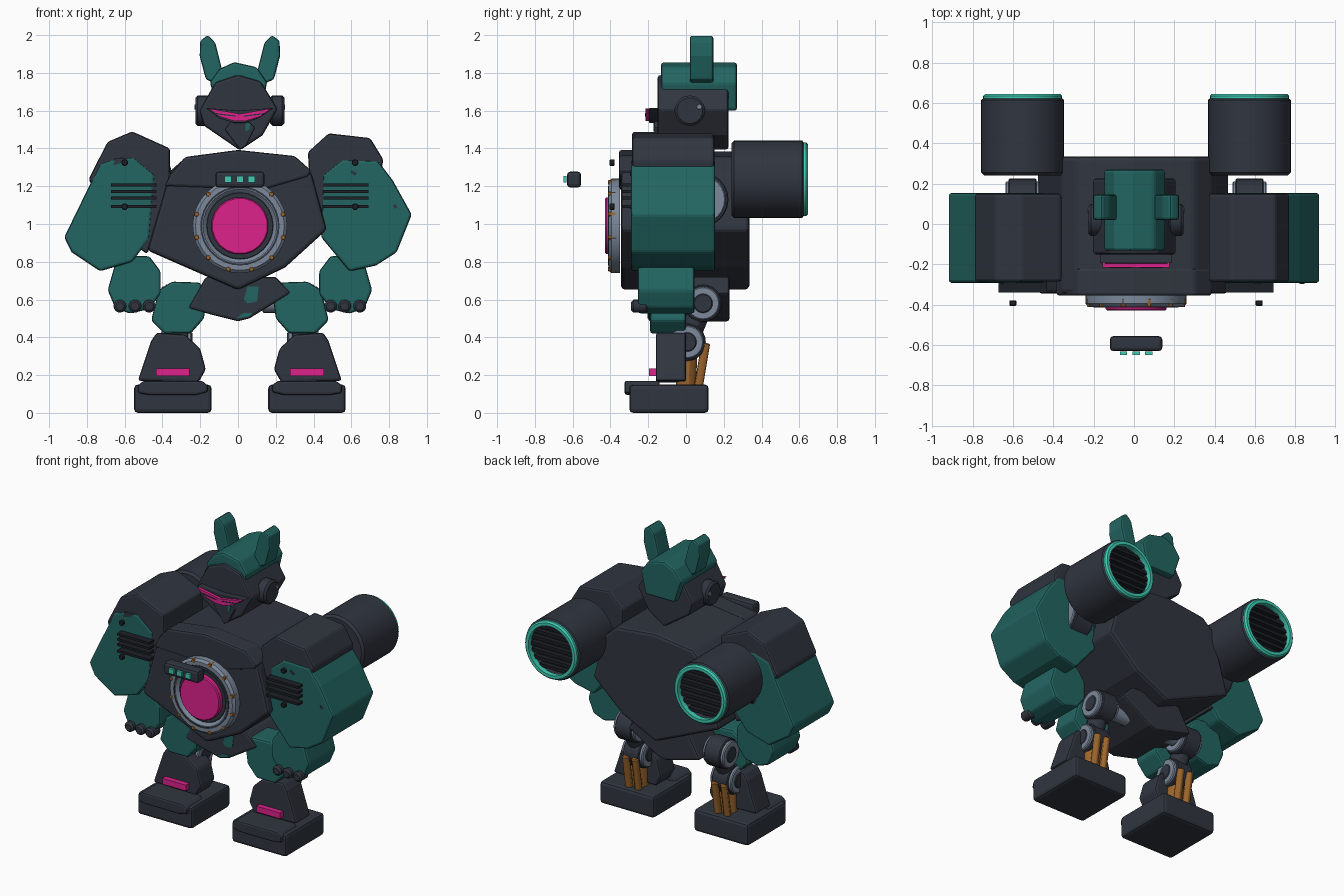
import bpy, bmesh
from math import cos, sin, tau
from mathutils import Vector

cube = bpy.data.objects.get("Cube")
if cube:
    bpy.data.objects.remove(cube, do_unlink=True)


def material(name, *rgb):
    m = bpy.data.materials.new(name)
    m.use_nodes = True
    m.diffuse_color = (*rgb, 1)
    m.node_tree.nodes["Principled BSDF"].inputs["Base Color"].default_value = (*rgb, 1)
    return m


DARK = material("dark slate", .03, .036, .05)
TEAL = material("deep teal", .016, .13, .12)
PINK = material("hot magenta", .72, .016, .26)
GREY = material("steel grey", .2, .25, .33)
ORANGE = material("worn orange", .33, .13, .025)
GLOW = material("bright teal", .05, .6, .45)
BLACK = material("near black", .012, .014, .019)
MID = .01  # centre line of the body


def finish(name, bm, mat, bevel=0, smooth=False):
    bmesh.ops.recalc_face_normals(bm, faces=bm.faces)
    mesh = bpy.data.meshes.new(name)
    bm.to_mesh(mesh)
    bm.free()
    mesh.materials.append(mat)
    ob = bpy.data.objects.new(name, mesh)
    bpy.context.collection.objects.link(ob)
    if bevel:
        mod = ob.modifiers.new("bevel", "BEVEL")
        mod.width, mod.segments, mod.limit_method = bevel, 2, "ANGLE"
    if smooth:
        bpy.ops.object.select_all(action="DESELECT")
        ob.select_set(True)
        bpy.context.view_layer.objects.active = ob
        bpy.ops.object.shade_smooth_by_angle()
    return ob


def prism(name, points, front, back, mat, bevel=.014, side=1, shift=0):
    """Front outline extruded along y."""
    bm = bmesh.new()
    rings = [[bm.verts.new((side * x + shift, y, z)) for x, z in points] for y in (front, back)]
    bm.faces.new(rings[0])
    bm.faces.new(rings[1])
    n = len(points)
    for i in range(n):
        j = (i + 1) % n
        bm.faces.new((rings[0][i], rings[0][j], rings[1][j], rings[1][i]))
    return finish(name, bm, mat, bevel)


def box(name, x, z, w, h, front, back, mat, bevel=0):
    w, h = w / 2, h / 2
    pts = [(x - w, z - h), (x + w, z - h), (x + w, z + h), (x - w, z + h)]
    return prism(name, pts, front, back, mat, bevel)


def lathe(name, profile, start, axis, mat, sides=32, closed=False):
    """Turn (radius, distance) points about an axis; open ends are capped."""
    axis, start = Vector(axis).normalized(), Vector(start)
    u = axis.orthogonal().normalized()
    v = axis.cross(u)
    bm = bmesh.new()
    rings = []
    for r, d in profile:
        rings.append([bm.verts.new(start + axis * d + r * (u * cos(tau * i / sides) + v * sin(tau * i / sides)))
                      for i in range(sides)])
    pairs = list(zip(rings, rings[1:]))
    if closed:
        pairs.append((rings[-1], rings[0]))
    else:
        bm.faces.new(rings[0])
        bm.faces.new(rings[-1])
    for a, b in pairs:
        for i in range(sides):
            j = (i + 1) % sides
            bm.faces.new((a[i], a[j], b[j], b[i]))
    return finish(name, bm, mat, smooth=True)


def rod(name, a, b, radius, mat, sides=24, edge=.006):
    d = Vector(b) - Vector(a)
    n = d.length
    return lathe(name, [(radius - edge, 0), (radius, edge), (radius, n - edge), (radius - edge, n)], a, d, mat, sides)


# Torso, upper chest plate and pelvis
prism("torso", [(-.36, 1.28), (-.28, 1.35), (0, 1.385), (.3, 1.355), (.39, 1.27), (.47, .97),
                (.25, .77), (0, .65), (-.48, .86)], -.345, .335, DARK, .02)
prism("chest_plate", [(-.39, 1.2), (-.36, 1.26), (-.28, 1.355), (0, 1.392), (.3, 1.36), (.39, 1.28), (.37, 1.25),
                      (.13, 1.18), (-.1, 1.19)], -.355, -.22, DARK)
prism("pelvis", [(-.265, .555), (-.17, .72), (.2, .72), (.28, .635), (.06, .5), (0, .485), (-.14, .52)],
      -.2, .23, DARK)
prism("pelvis_paint", [(.03, .6), (.05, .67), (.11, .67), (.1, .59), (.05, .58)], -.204, -.199, TEAL, 0)
prism("pelvis_paint_low", [(-.01, .5), (.03, .53), (.08, .53), (.06, .51)], -.204, -.199, TEAL, 0)

# Chest reactor
hub = (MID, -.35, .99)
front = (0, -1, 0)
lathe("reactor_ring", [(.175, 0), (.25, 0), (.25, .045), (.235, .06), (.195, .06), (.175, .04)],
      hub, front, GREY, closed=True)
lathe("reactor_ring_groove", [(.2, .055), (.21, .055), (.21, .063), (.2, .063)], hub, front, DARK, closed=True)
rod("reactor_well", hub, (MID, -.395, .99), .18, DARK)
rod("reactor_core", hub, (MID, -.428, .99), .152, PINK, 20)
for i in range(12):
    a = tau * (i + .5) / 12
    x, z = MID + .237 * cos(a), .99 + .237 * sin(a)
    rod("reactor_bolt", (x, -.37, z), (x, -.412, z), .014, ORANGE, 6, .003)

# Sensor bar ahead of the chest
box("sensor_bar", MID, 1.235, .26, .085, -.63, -.555, DARK, .018)
for i in (-1, 0, 1):
    box("sensor_light", MID + .062 * i, 1.237, .037, .032, -.648, -.632, GLOW)

# Head, helmet and face
prism("head", [(-.205, 1.6), (-.12, 1.75), (0, 1.79), (.12, 1.755), (.21, 1.61), (.13, 1.47), (.01, 1.39),
               (-.18, 1.52)], -.15, .225, DARK)
prism("helmet_crest", [(-.15, 1.75), (-.1, 1.82), (-.02, 1.857), (.1, 1.83), (.155, 1.75), (.12, 1.6), (-.1, 1.6)],
      -.132, .27, TEAL)
prism("visor_frame", [(-.17, 1.615), (0, 1.6), (.19, 1.615), (.11, 1.56), (.03, 1.535), (-.02, 1.535), (-.1, 1.56)],
      -.195, -.145, DARK, .004)
prism("visor", [(-.155, 1.612), (MID, 1.583), (.175, 1.612), (.12, 1.57), (.04, 1.545), (-.02, 1.545), (-.1, 1.57)],
      -.215, -.19, PINK, 0)
prism("face_guard", [(-.07, 1.5), (-.04, 1.54), (MID, 1.56), (.06, 1.54), (.09, 1.51), (.04, 1.41), (MID, 1.395)],
      -.168, -.14, DARK, .006)
prism("face_paint", [(.04, 1.49), (.04, 1.53), (.065, 1.535), (.06, 1.5)], -.172, -.167, TEAL, 0)
for s in (-1, 1):
    prism("ear", [(.21, 1.97), (.17, 2), (.13, 1.96), (.09, 1.8), (.12, 1.74), (.18, 1.765), (.213, 1.89)],
          .02, .145, TEAL, .012, s, MID)
    rod("ear_disc", (MID + .16 * s, .02, 1.6), (MID + .236 * s, .02, 1.6), .08, DARK, 24, .012)
    rod("ear_bolt", (MID + .23 * s, .07, 1.62), (MID + .24 * s, .07, 1.62), .014, GREY, 12, .002)
    prism("visor_lid", [(.13, 1.588), (.02, 1.574), (.02, 1.568), (.12, 1.58)], -.218, -.21, DARK, 0, s, MID)

# Shoulders and upper arms differ slightly from side to side
prism("right_shoulder", [(-.56, 1.49), (-.69, 1.435), (-.79, 1.24), (-.7, 1.0), (-.48, .84), (-.43, 1.0), (-.36, 1.2),
                         (-.36, 1.4)], -.286, .15, DARK)
prism("right_arm", [(-.62, 1.355), (-.73, 1.32), (-.92, .93), (-.88, .85), (-.73, .75), (-.56, .8), (-.47, .92),
                    (-.44, 1.26), (-.55, 1.35)], -.292, .154, TEAL)
prism("left_shoulder", [(.48, 1.48), (.7, 1.455), (.77, 1.34), (.7, 1.0), (.5, .95), (.38, 1.2), (.37, 1.38)],
      -.286, .15, DARK)
prism("left_arm", [(.55, 1.34), (.74, 1.335), (.82, 1.23), (.92, 1.05), (.84, .85), (.73, .78), (.59, .75),
                   (.44, .93), (.45, 1.26)], -.292, .154, TEAL)
prism("left_arm_chip", [(.595, 1.27), (.6, 1.285), (.63, 1.27), (.62, 1.255)], -.296, -.291, DARK, 0)
prism("left_arm_scuff", [(.82, 1.1), (.83, 1.105), (.845, 1.09), (.83, 1.08)], -.296, -.291, DARK, 0)
prism("right_arm_chip", [(-.66, 1.31), (-.65, 1.35), (-.58, 1.35), (-.6, 1.33)], -.296, -.291, DARK, 0)

for s, label in ((-1, "right"), (1, "left")):
    def at(u, y, z):
        return (MID + s * u, y, z)

    def part(name, pts, y0, y1, mat, bevel=.014):
        return prism(f"{label}_{name}", pts, y0, y1, mat, bevel, s, MID)

    def pin(name, u, w, y, z, radius, mat):
        return rod(f"{label}_{name}", at(u - w, y, z), at(u + w, y, z), radius, mat)

    # Arm vents and rivets
    for z in (1.207, 1.172, 1.137, 1.092):
        box(f"{label}_vent", MID + s * .562, z, .24, .015, -.34, -.285, BLACK)
    for z in (1.325, 1.092):
        rod(f"{label}_rivet", at(.61, -.405, z), at(.61, -.378, z), .018, BLACK, 12, .004)

    # Forearm and fingers
    part("forearm", [(.7, .65), (.66, .79), (.61, .83), (.48, .83), (.42, .75), (.42, .63), (.48, .55), (.58, .525),
                     (.66, .555)], -.255, .045, TEAL)
    for u in (.48, .555, .635):
        rod(f"{label}_finger", at(u, -.29, .565), at(u, -.2, .565), .034, DARK, 16, .012)

    # Shoulder joint and back thruster
    pin("shoulder_joint", .562, .085, .08, 1.13, .13, GREY)
    pin("shoulder_drum", .562, .07, .08, 1.13, .145, DARK)
    tail = at(.562, .24, 1.237)
    lathe(f"{label}_thruster", [(.19, 0), (.205, .015), (.205, .375), (.19, .385), (.17, .385), (.17, .33)],
          tail, (0, 1, 0), DARK, 40)
    lathe(f"{label}_thruster_ring", [(.165, .37), (.195, .37), (.195, .395), (.185, .405), (.165, .405)],
          tail, (0, 1, 0), GLOW, 40, True)
    for i in range(-3, 4):
        w = 2 * (.167 ** 2 - (.044 * i) ** 2) ** .5
        box(f"{label}_grille_bar", tail[0], tail[2] + .044 * i, w, .02, .58, .615, BLACK)

    # Leg armour
    part("thigh", [(.47, .49), (.43, .65), (.36, .695), (.21, .69), (.175, .61), (.19, .5), (.26, .42), (.4, .42)],
         -.19, 0, TEAL)
    part("shin", [(.54, .17), (.47, .38), (.44, .425), (.29, .415), (.21, .34), (.18, .23), (.22, .16)],
         -.16, 0, DARK)
    box(f"{label}_shin_light", MID + s * .355, .215, .178, .04, -.195, -.155, PINK)

    # Leg joints, link and pistons
    for name, y, z in (("hip", .09, .58), ("knee", .005, .375)):
        pin(f"{name}_drum", .335, .06, y, z, .1, DARK)
        pin(f"{name}_ring", .335, .08, y, z, .088, GREY)
        pin(f"{name}_cap", .335, .085, y, z, .052, DARK)
    pin("hip_axle", .24, .12, .09, .58, .05, GREY)
    rod(f"{label}_leg_link", at(.335, .09, .58), at(.335, .005, .375), .06, DARK, 12)
    rod(f"{label}_ankle", at(.335, .0, .375), at(.335, .0, .12), .05, DARK, 12)
    for u in (.3, .37):
        rod(f"{label}_piston", at(u, .105, .37), at(u, .065, .13), .024, ORANGE, 12)
    rod(f"{label}_inner_piston", at(.335, .005, .32), at(.335, .0, .13), .056, ORANGE, 12)

    # Foot
    box(f"{label}_foot", MID + s * .355, .075, .41, .15, -.3, .12, DARK, .02)
    part("toe_cap", [(.54, .105), (.54, .145), (.51, .17), (.2, .17), (.17, .145), (.17, .11), (.23, .095),
                     (.48, .095)], -.325, -.14, DARK, .012)
